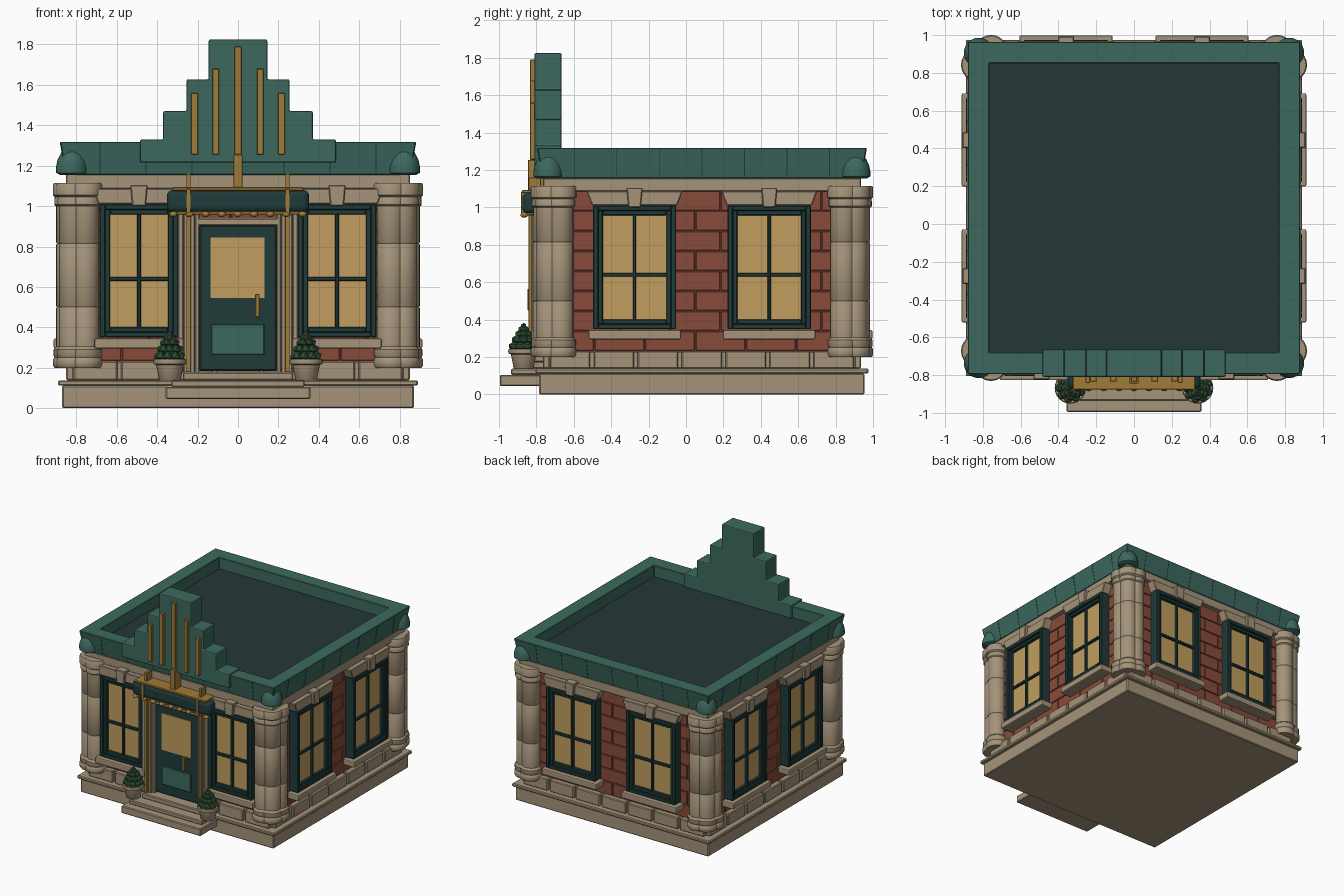
import bpy, bmesh, math
from mathutils import Matrix, Vector

if "Cube" in bpy.data.objects:
    bpy.data.objects.remove(bpy.data.objects["Cube"])

CY = 0.085  # y of the building's centre


def mat(name, r, g, b):
    m = bpy.data.materials.new(name)
    m.diffuse_color = (r ** 2.2, g ** 2.2, b ** 2.2, 1)
    m.use_nodes = True
    m.node_tree.nodes["Principled BSDF"].inputs["Base Color"].default_value = m.diffuse_color
    return m


STONE = mat("stone", .64, .575, .475)
BRICK = mat("brick", .53, .30, .24)
TEAL = mat("teal", .245, .41, .37)
DARK = mat("dark_teal", .14, .24, .235)
ROOF = mat("roof_grey", .16, .225, .225)
GLASS = mat("warm_glass", .75, .61, .37)
GOLD = mat("gold", .62, .48, .23)
LEAF = mat("leaf", .23, .36, .25)


class Part:
    """Collects solids into one named object; side k = 0 front, 1 right, 2 back, 3 left."""

    def __init__(self, name, material, bevel=0.0, segs=1):
        self.name, self.mat, self.bevel, self.segs = name, material, bevel, segs
        self.bm = bmesh.new()

    def box(self, u0, u1, d0, d1, z0, z1, k=0, flare=0, out=0):
        # u along the wall, d outwards; flare widens the top, out leans it outwards
        rot = Matrix.Translation((0, CY, 0)) @ Matrix.Rotation(k * math.pi / 2, 4, 'Z')
        ring = lambda f, o, z: [self.bm.verts.new(rot @ Vector(p)) for p in (
            (u0 - f, -d1 - o, z), (u1 + f, -d1 - o, z), (u1 + f, -d0, z), (u0 - f, -d0, z))]
        a, b = ring(0, 0, z0), ring(flare, out, z1)
        self.bm.faces.new(a[::-1])
        self.bm.faces.new(b)
        for i in range(4):
            j = (i + 1) % 4
            self.bm.faces.new((a[i], a[j], b[j], b[i]))

    def prism(self, pts, d0, d1):
        a = [self.bm.verts.new((x, CY - d1, z)) for x, z in pts]
        b = [self.bm.verts.new((x, CY - d0, z)) for x, z in pts]
        self.bm.faces.new(a)
        self.bm.faces.new(b[::-1])
        for i in range(len(pts)):
            j = (i + 1) % len(pts)
            self.bm.faces.new((a[j], a[i], b[i], b[j]))

    def lathe(self, prof, x, y, n=24, phase=0, closed=False):
        rings = [[self.bm.verts.new((x + r * math.cos(phase + i * math.tau / n),
                                     y + r * math.sin(phase + i * math.tau / n), z))
                  for i in range(n)] for r, z in prof]
        pairs = list(zip(rings, rings[1:])) + ([(rings[-1], rings[0])] if closed else [])
        for a, b in pairs:
            for i in range(n):
                j = (i + 1) % n
                self.bm.faces.new((a[i], a[j], b[j], b[i]))
        if not closed:
            self.bm.faces.new(rings[0][::-1])
            self.bm.faces.new(rings[-1])

    def ball(self, x, y, z, r, sz=1.0, sub=2):
        m = Matrix.Translation((x, y, z)) @ Matrix.Diagonal((r, r, r * sz, 1))
        bmesh.ops.create_icosphere(self.bm, subdivisions=sub, radius=1, matrix=m)

    def done(self, smooth=False):
        bmesh.ops.recalc_face_normals(self.bm, faces=self.bm.faces[:])
        me = bpy.data.meshes.new(self.name)
        self.bm.to_mesh(me)
        self.bm.free()
        me.materials.append(self.mat)
        ob = bpy.data.objects.new(self.name, me)
        bpy.context.collection.objects.link(ob)
        if self.bevel:
            mod = ob.modifiers.new("Bevel", 'BEVEL')
            mod.width, mod.segments, mod.limit_method = self.bevel, self.segs, 'ANGLE'
        if smooth:
            bpy.ops.object.select_all(action='DESELECT')
            ob.select_set(True)
            bpy.context.view_layer.objects.active = ob
            bpy.ops.object.shade_smooth_by_angle(angle=math.radians(40))
        return ob


# Plinth, ledge and rusticated stone course
p = Part("plinth", STONE, .006)
p.box(-.87, .87, -.87, .87, 0, .112)
p.box(-.89, .89, -.89, .89, .112, .138)
p.box(-.82, .82, -.82, .82, .138, .23)
p.done()
p = Part("stone_course", STONE, .006)
for k in range(4):
    for i in range(-3, 4):
        c = i * .235
        p.box(c - .108, c + .108, .78, .85, .138, .233, k)
p.done()

# Brick walls
p = Part("wall_core", BRICK)
p.box(-.806, .806, -.806, .806, .22, 1.1)
p.done()
p = Part("bricks", BRICK, .003)
for k in range(4):
    for row in range(8):
        z = .233 + row * .107
        for i in range(-3, 4):
            c = i * .27 + (.1 if row % 2 else -.035)
            a, b = max(c + .003, -.79), min(c + .267, .79)
            if b - a > .02:
                p.box(a, b, .79, .815, z + .002, z + .105, k)
p.done()

# Corner column clusters
shaft = [(.078, .2), (.086, .212), (.086, .24), (.078, .252), (.083, .262), (.083, .29), (.07, .305),
         (.07, .494), (.066, .5), (.07, .506), (.07, .809), (.066, .815), (.07, .821), (.07, 1.0),
         (.079, 1.008), (.079, 1.034), (.073, 1.044), (.086, 1.054), (.086, 1.105), (.08, 1.115)]
p = Part("corner_columns", STONE)
for sx in (-1, 1):
    for sy in (-1, 1):
        for a, b in ((.83, .757), (.757, .83), (.815, .815)):
            p.lathe(shaft, sx * a, CY + sy * b)
p.done(True)

# Stone band under the parapet
p = Part("stone_band", STONE, .005)
p.box(-.85, .85, -.85, .85, 1.085, 1.158)
p.done()

# Windows: two on every side, narrower on the front
frame, glass = Part("window_frames", DARK, .004), Part("window_glass", GLASS)
sill, lintel = Part("window_sills", STONE, .008, 2), Part("window_lintels", STONE, .005)
for k in range(4):
    half, pos = (.195, .49) if k == 0 else (.222, .36)
    for c in (-pos, pos):
        for h, w, d, z0, z1 in ((half, .028, .89, .35, 1.01), (half - .026, .026, .875, .376, .984)):
            frame.box(c - h, c - h + w, .79, d, z0, z1, k)
            frame.box(c + h - w, c + h, .79, d, z0, z1, k)
            frame.box(c - h + w, c + h - w, .79, d, z0, z0 + w, k)
            frame.box(c - h + w, c + h - w, .79, d, z1 - w, z1, k)
        frame.box(c - .009, c + .009, .84, .872, .39, .965, k)
        frame.box(c - half + .04, c + half - .04, .84, .87, .63, .65, k)
        glass.box(c - half + .03, c + half - .03, .8, .852, .38, .98, k)
        sill.box(c - half - .025, c + half + .025, .79, .912, .295, .345, k)
        lintel.box(c - half - .005, c + half + .005, .79, .885, 1.01, 1.087, k, .03)
        lintel.box(c - .033, c + .033, .79, .908, 1.0, 1.105, k, .01)
for q in (frame, glass, sill, lintel):
    q.done()

# Flared parapet, its panel joints, corner domes and the flat roof
R2 = math.sqrt(2)
p = Part("parapet", TEAL, .004)
p.lathe([(r * R2, z) for r, z in ((.852, 1.155), (.88, 1.318), (.765, 1.318), (.765, 1.155))],
        0, CY, 4, math.pi / 4, True)
p.done()
p = Part("parapet_joints", DARK)
for k in range(4):
    for i in range(-3, 4):
        p.box(i * .2275 - .002, i * .2275 + .002, .8, .8535, 1.158, 1.314, k, 0, .028)
p.done()
p = Part("corner_domes", TEAL)
for sx in (-1, 1):
    for sy in (-1, 1):
        p.lathe([(.06, 1.155), (.078, 1.165), (.079, 1.19), (.072, 1.225), (.056, 1.26),
                 (.038, 1.285), (.01, 1.297)], sx * .822, CY + sy * .822)
p.done(True)
p = Part("flat_roof", ROOF)
p.box(-.78, .78, -.78, .78, 1.15, 1.225)
p.done()

# Stepped crest with gold rays
steps = [(.485, 1.215), (.485, 1.33), (.37, 1.33), (.37, 1.47), (.255, 1.47), (.255, 1.627),
         (.145, 1.627), (.145, 1.825)]
p = Part("stepped_crest", TEAL, .008, 2)
p.prism([(-x, z) for x, z in steps] + [(x, z) for x, z in steps[::-1]], .75, .895)
p.done()
p = Part("gold_rays", GOLD, .003)
for x, top in ((-.215, 1.56), (-.11, 1.68), (0, 1.79), (.11, 1.68), (.215, 1.56)):
    p.box(x - .017, x + .017, .89, .92, 1.255, top)
p.box(-.023, .023, .82, .93, 1.09, 1.255)
p.done()

# Door surround, gold strips, door leaf
p = Part("door_surround", STONE, .005)
for s in (-1, 1):
    for a, b, d in ((.19, .212, .885), (.212, .238, .9), (.238, .27, .91), (.27, .298, .9)):
        p.box(min(s * a, s * b), max(s * a, s * b), .79, d, .175, .965)
p.box(-.212, .212, .79, .885, .905, .94)
p.done()
p = Part("gold_strips", GOLD, .002)
for x in (-.245, .245):
    p.box(x - .011, x + .011, .86, .926, .18, 1.16)
    p.box(x - .011, x + .011, .9, .966, .96, 1.085)
p.done()
p = Part("door", DARK, .006)
p.box(-.19, .19, .79, .872, .185, .905)
p.done()
p = Part("door_glass", GLASS)
p.box(-.135, .132, .85, .879, .545, .845)
p.done()
p = Part("door_panel", TEAL, .004)
p.box(-.132, .13, .85, .882, .265, .415)
p.done()
p = Part("door_handle", GOLD, .003)
p.box(.085, .107, .91, .932, .45, .565)
for z in (.475, .535):
    p.box(.09, .102, .87, .915, z, z + .012)
p.done()

# Canopy with gold trim and beads
p = Part("canopy", DARK, .03, 4)
p.box(-.352, .352, .79, .96, .968, 1.08)
p.done(True)
p = Part("canopy_trim", GOLD, .004)
p.box(-.325, .325, .79, .962, 1.076, 1.094)
p.box(-.33, .33, .8, .95, .958, .974)
p.done()
p = Part("canopy_beads", GOLD)
for i in range(9):
    p.ball((i - 4) * .08, CY - .95, .96, .021, .7)
p.done(True)

# Entrance steps
p = Part("entrance_steps", STONE, .006)
p.box(-.358, .358, .8, 1.08, .045, .105)
p.box(-.33, .33, .8, 1.02, .105, .138)
p.box(-.272, .272, .8, .94, .138, .178)
p.done()

# Potted topiaries
pots, soil = Part("plant_pots", STONE), Part("topiaries", LEAF)
for x in (-.337, .337):
    y = -.868
    pots.lathe([(.05, .137), (.054, .142), (.068, .215), (.08, .218), (.083, .228), (.08, .243),
                (.06, .243), (.058, .235)], x, y)
    for n, r, z, b in ((9, .056, .258, .026), (8, .043, .293, .024), (6, .03, .325, .021), (4, .013, .35, .018)):
        soil.lathe([(r, z - .02), (r, z + .015)], x, y, 10)
        for i in range(n):
            t = (i + .5 * (n % 2)) * math.tau / n
            soil.ball(x + r * math.cos(t), y + r * math.sin(t), z, b, .9, 1)
    soil.ball(x, y, .367, .016, 1, 1)
pots.done(True)
soil.done()
